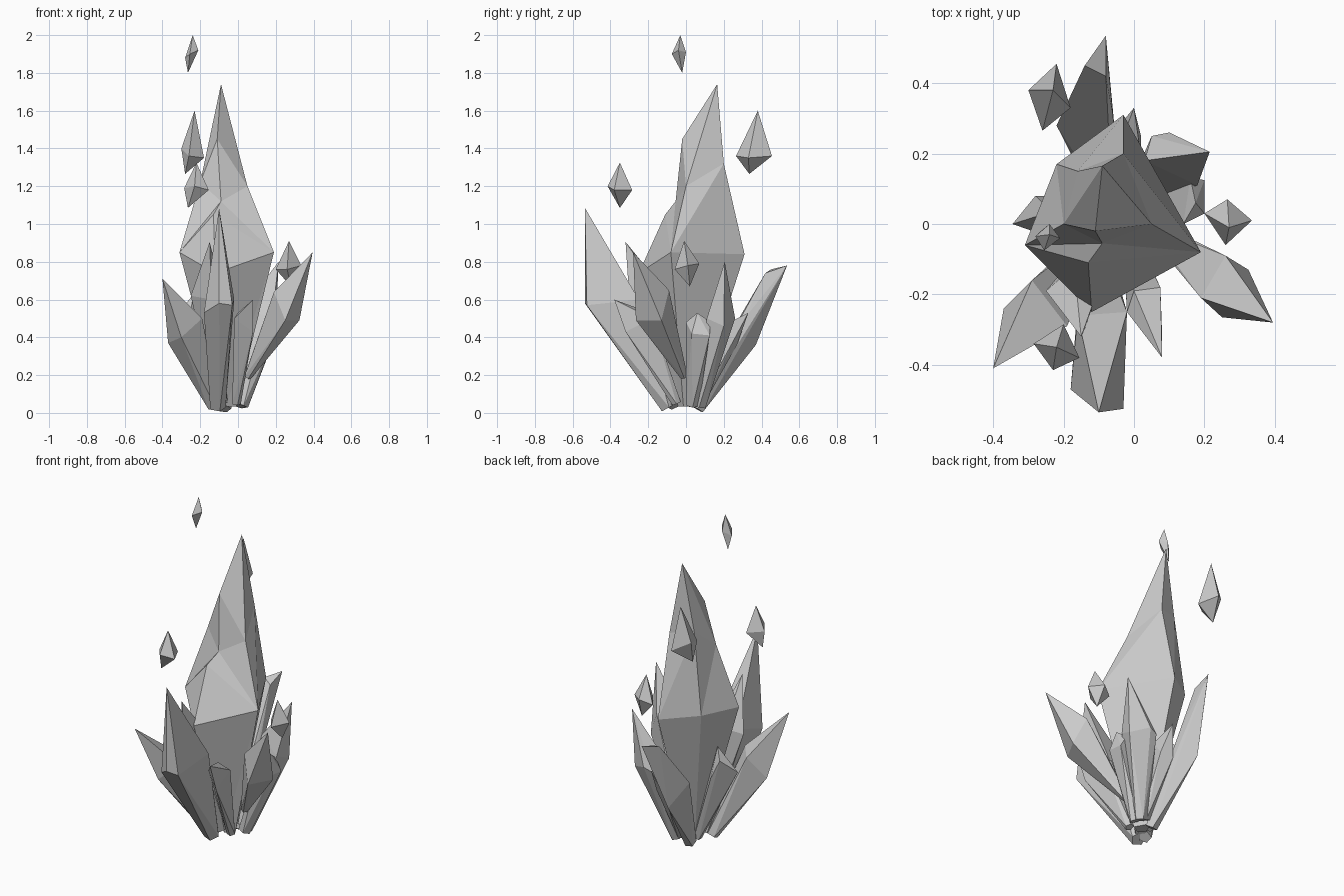
import bpy
import bmesh
import math
from mathutils import Vector

default_cube = bpy.data.objects.get("Cube")
if default_cube:
    bpy.data.objects.remove(default_cube, do_unlink=True)

# One stone grey for every crystal
grey = bpy.data.materials.new("crystal_grey")
grey.use_nodes = True
colour = (0.6, 0.6, 0.6, 1)
grey.diffuse_color = colour
grey.node_tree.nodes["Principled BSDF"].inputs["Base Color"].default_value = colour


def finish(name, bm):
    """Turn a bmesh into a flat shaded object with outward normals."""
    bmesh.ops.recalc_face_normals(bm, faces=bm.faces)
    mesh = bpy.data.meshes.new(name)
    bm.to_mesh(mesh)
    bm.free()
    mesh.materials.append(grey)
    crystal = bpy.data.objects.new(name, mesh)
    bpy.context.collection.objects.link(crystal)
    return crystal


def foot_ring(centre, direction, radius, sides):
    """Small polygon across the growth direction, where a crystal is rooted."""
    turn = Vector((0, 0, 1)).rotation_difference(direction)
    ring = []
    for i in range(sides):
        angle = math.tau * i / sides
        offset = Vector((math.cos(angle), math.sin(angle), 0)) * radius
        point = centre + turn @ offset
        point.z = max(point.z, 0)
        ring.append(point)
    return ring


def hull(name, points):
    """Faceted convex crystal around a few points."""
    bm = bmesh.new()
    for point in points:
        bm.verts.new(point)
    result = bmesh.ops.convex_hull(bm, input=bm.verts[:])
    loose = [v for v in set(result["geom_interior"] + result["geom_unused"])
             if isinstance(v, bmesh.types.BMVert)]
    bmesh.ops.delete(bm, geom=loose, context="VERTS")
    return finish(name, bm)


def shard(name, foot, tip, shoulder, radius=0.035):
    """Crystal that widens from its foot to the shoulder, then closes at the tip."""
    foot, tip = Vector(foot), Vector(tip)
    middle = sum((Vector(p) for p in shoulder), Vector()) / len(shoulder)
    ring = foot_ring(foot, middle - foot, radius, 5)
    return hull(name, ring + list(shoulder) + [tip])


def floating_shard(name, top, bottom, girdle):
    """Loose double pointed crystal with a four sided girdle."""
    return hull(name, [top, bottom] + girdle)


# Main crystal: lower shoulder, upper shoulder and apex, with facets on the front
def main_crystal():
    bm = bmesh.new()

    def add(*point):
        return bm.verts.new(point)

    def bridge(low, high):
        for i in range(len(low)):
            j = (i + 1) % len(low)
            bm.faces.new((low[i], low[j], high[j]))
            bm.faces.new((low[i], high[j], high[i]))

    left, front = add(-.31, -.06, .85), add(-.12, -.25, .74)
    right, back = add(.19, -.08, .85), add(-.03, .31, .84)
    corner = add(-.22, .17, .86)
    chest = add(-.13, -.11, 1.05)
    up_left, up_front = add(-.2, 0, 1.22), add(-.09, -.055, 1.12)
    up_right, up_back = add(.05, 0, 1.2), add(-.03, .2, 1.32)
    up_corner = add(-.16, .15, 1.34)
    brow = add(-.11, -.02, 1.45)
    apex = add(-.09, .165, 1.74)

    foot = [add(-.05 + (v.co.x + .05) * .17, v.co.y * .17, .035)
            for v in (left, front, right, back, corner)]
    bridge(foot, [left, front, right, back, corner])
    bm.faces.new(foot[::-1])
    for facet in (
        (left, front, chest), (front, right, chest),
        (chest, right, up_front), (left, chest, up_front),
        (left, up_front, up_left), (right, up_right, up_front),
        (right, back, up_back), (right, up_back, up_right),
        (back, corner, up_corner), (back, up_corner, up_back),
        (corner, left, up_left), (corner, up_left, up_corner),
        (up_left, up_front, brow), (up_front, up_right, brow),
        (brow, up_right, apex), (up_left, brow, apex),
        (up_right, up_back, apex), (up_back, up_corner, apex),
        (up_corner, up_left, apex),
    ):
        bm.faces.new(facet)
    finish("main_crystal", bm)


main_crystal()

# Large outer crystals
shard("front_crystal", (-.11, -.09, .03), (-.1, -.535, 1.085),
      [(-.18, -.47, .53), (-.1, -.535, .58), (-.03, -.525, .57),
       (-.02, -.25, .6), (-.16, -.26, .6)], radius=0.045)
shard("front_right_crystal", (-.13, -.06, .035), (-.4, -.41, .71),
      [(-.37, -.24, .37), (-.29, -.16, .5), (-.19, -.29, .5), (-.3, -.33, .4)])
shard("front_left_crystal", (.05, -.01, .19), (.395, -.28, .85),
      [(.325, -.13, .49), (.26, -.09, .65), (.19, -.21, .64), (.25, -.265, .49)],
      radius=0.02)
shard("back_crystal", (-.07, .06, .02), (-.08, .535, .78),
      [(-.08, .42, .74), (-.14, .45, .76), (-.11, .45, .6), (-.06, .31, .5),
       (-.22, .28, .5), (-.14, .37, .36)])
shard("back_left_crystal", (.01, .07, .035), (.215, .205, .8),
      [(.1, .26, .5), (.2, .2, .46), (.18, .11, .5), (.03, .18, .56), (.05, .25, .48)])

# Smaller crystals filling the gaps
shard("front_inner_crystal", (-.09, -.05, .05), (-.15, -.32, .905),
      [(-.25, -.19, .62), (-.14, -.3, .6), (-.1, -.18, .7), (-.17, -.12, .66)])
shard("front_small_crystal", (-.01, -.05, .05), (.08, -.38, .6),
      [(-.02, -.25, .5), (.075, -.18, .5), (.08, -.32, .43), (0, -.19, .53)],
      radius=0.025)
shard("right_small_crystal", (-.09, .02, .04), (-.235, .035, .63),
      [(-.345, 0, .49), (-.28, .08, .57), (-.26, -.03, .49), (-.22, .08, .45)],
      radius=0.025)
shard("left_small_crystal", (.02, .035, .04), (.175, .06, .53),
      [(.2, .03, .42), (.2, .125, .41), (.14, 0, .48), (.16, .13, .48)])
shard("back_small_crystal", (-.02, .07, .05), (0, .33, .53),
      [(.02, .25, .38), (-.05, .27, .36), (-.05, .2, .46), (.02, .19, .46)], radius=0.025)

# Loose crystals hovering around the cluster, with slightly tilted girdles
floating_shard("top_floating_crystal", (-.24, -.03, 2), (-.265, -.02, 1.8),
               [(-.28, -.035, 1.88), (-.24, 0, 1.91), (-.21, -.04, 1.92), (-.255, -.075, 1.9)])
floating_shard("back_floating_crystal", (-.23, .38, 1.6), (-.28, .335, 1.265),
               [(-.3, .38, 1.4), (-.22, .455, 1.36), (-.18, .33, 1.35), (-.26, .265, 1.36)])
floating_shard("front_floating_crystal", (-.22, -.35, 1.325), (-.265, -.35, 1.085),
               [(-.285, -.34, 1.19), (-.2, -.285, 1.18), (-.155, -.38, 1.18), (-.23, -.415, 1.2)])
floating_shard("left_floating_crystal", (.27, -.01, .91), (.28, .02, .67),
               [(.2, .03, .76), (.265, .07, .79), (.335, .01, .78), (.26, -.06, .76)])
